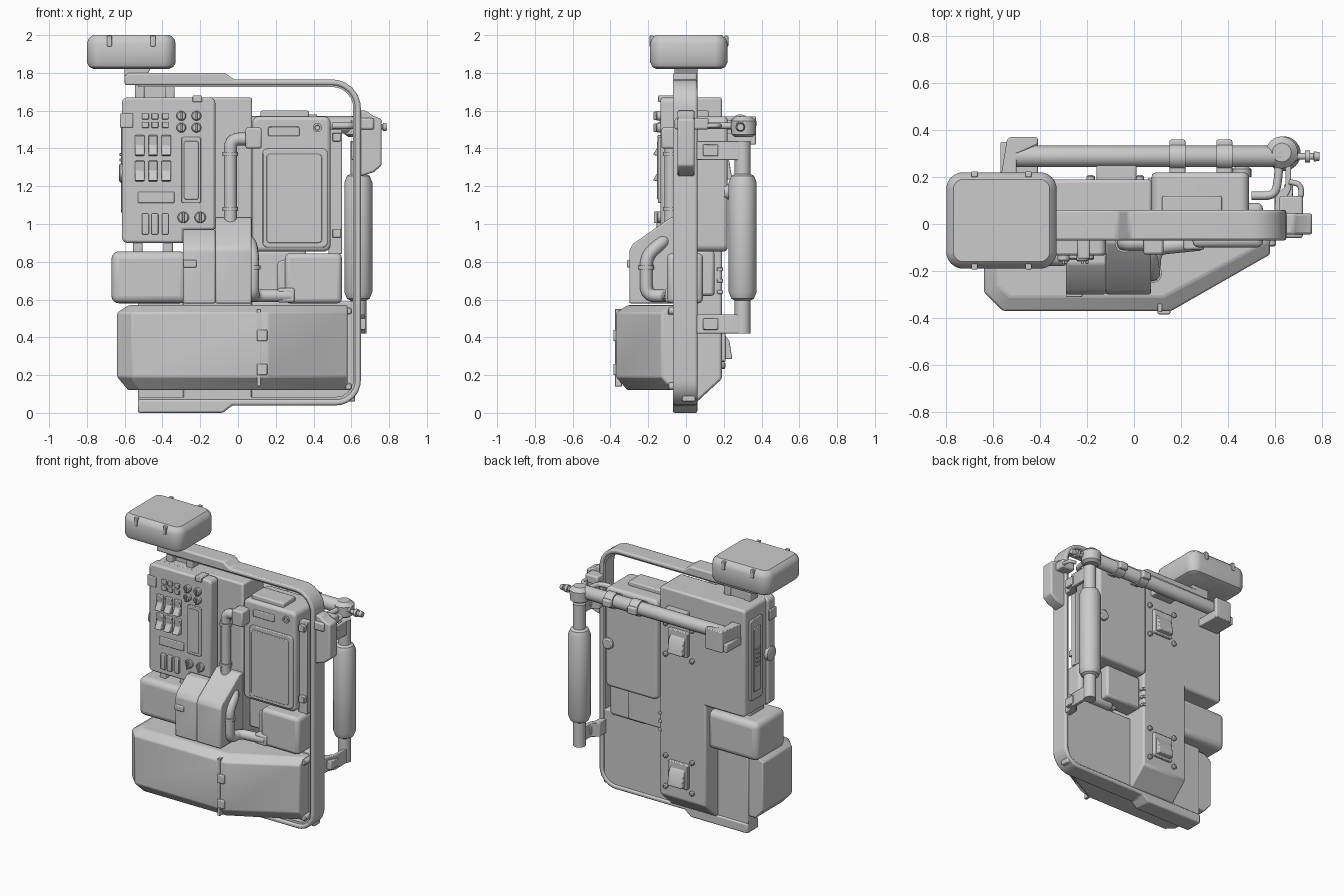
import bpy, bmesh, math
from mathutils import Vector

def finish(ob, bevel=0, seg=2):
    bpy.context.collection.objects.link(ob)
    for o in bpy.context.selected_objects:
        o.select_set(False)
    ob.select_set(True)
    bpy.context.view_layer.objects.active = ob
    if ob.type == 'CURVE':
        bpy.ops.object.convert(target='MESH')
    if bevel:
        m = ob.modifiers.new("edge", 'BEVEL')
        m.width, m.segments, m.limit_method, m.angle_limit = bevel, seg, 'ANGLE', math.radians(28)
    bpy.ops.object.shade_smooth_by_angle(angle=math.radians(32))
    return ob

def rounded(pts, n=6):
    out = []
    for i, p in enumerate(pts):
        c = Vector(p[:2])
        if len(p) < 3:
            out.append(c); continue
        a = (Vector(pts[i - 1][:2]) - c).normalized()
        b = (Vector(pts[(i + 1) % len(pts)][:2]) - c).normalized()
        half = a.angle(b) / 2
        s, e = c + a * p[2] / math.tan(half), c + b * p[2] / math.tan(half)
        mid = c + (a + b).normalized() * p[2] / math.sin(half)
        for k in range(n + 1):
            out.append(mid + (s.lerp(e, k / n) - mid).normalized() * p[2])
    return out

def loft(name, rings, bevel=0, seg=2):
    bm = bmesh.new()
    vs = [[bm.verts.new(p) for p in r] for r in rings]
    n = len(rings[0])
    for a, b in zip(vs, vs[1:]):
        for i in range(n):
            bm.faces.new((a[i], a[(i + 1) % n], b[(i + 1) % n], b[i]))
    bm.faces.new(vs[0]); bm.faces.new(vs[-1])
    bmesh.ops.recalc_face_normals(bm, faces=bm.faces)
    me = bpy.data.meshes.new(name)
    bm.to_mesh(me); bm.free()
    return finish(bpy.data.objects.new(name, me), bevel, seg)

AX = {'x': lambda u, v, d: (d, u, v), 'y': lambda u, v, d: (u, d, v), 'z': lambda u, v, d: (u, v, d)}
def prism(name, pts, d0, d1, axis='y', bevel=0.0, seg=2):
    p = rounded(pts)
    return loft(name, [[AX[axis](u, v, d) for u, v in p] for d in (d0, d1)], bevel, seg)

def rrect(u0, u1, v0, v1, r):
    return [(u0, v0, r), (u1, v0, r), (u1, v1, r), (u0, v1, r)]

def box(name, x0, x1, y0, y1, z0, z1, bevel=0.008, seg=2):
    return prism(name, [(x0, z0), (x1, z0), (x1, z1), (x0, z1)], y0, y1, 'y', bevel, seg)

def lathe(name, origin, axis, prof, n=24):
    o = Vector(origin)
    return loft(name, [[o + Vector(AX[axis](r * math.cos(2 * math.pi * k / n), r * math.sin(2 * math.pi * k / n), d))
                        for k in range(n)] for d, r in prof])

def tube(name, pts, r, flat=None):
    cu = bpy.data.curves.new(name, 'CURVE')
    cu.dimensions, cu.use_fill_caps, cu.bevel_depth, cu.bevel_resolution = '3D', True, r, 4
    path = [Vector(pts[0])]                       # corners softened with short quadratic bends
    for a, b, c in zip(pts, pts[1:], pts[2:]):
        a, b, c = Vector(a), Vector(b), Vector(c)
        s = b + (a - b).normalized() * min(.05, (a - b).length * .45)
        e = b + (c - b).normalized() * min(.05, (c - b).length * .45)
        path += [s.lerp(b, t).lerp(b.lerp(e, t), t) for t in (0, .2, .4, .6, .8, 1)]
    path.append(Vector(pts[-1]))
    sp = cu.splines.new('POLY')
    sp.points.add(len(path) - 1)
    for q, p in zip(sp.points, path):
        q.co = (*p, 1)
    return finish(bpy.data.objects.new(name, cu))

# Open C-shaped outer frame and its inner lip
prism("outer_frame", [(-.6, 1.735), (-.6, 1.8, .03), (-.07, 1.8), (-.02, 1.765), (.65, 1.765, .15), (.65, .04, .13),
      (-.03, .04), (-.08, 0), (-.53, 0), (-.53, .07), (.62, .07, .1), (.62, 1.735, .12)], -.07, .06, 'y', .01)
prism("frame_lip", [(-.53, 1.725), (-.53, 1.75), (.635, 1.75, .135), (.635, .055, .115), (-.53, .055), (-.53, .085),
      (.61, .085, .09), (.61, 1.725, .11)], -.055, .045)

# Back body: tall spine with a wide upper half, sloped foot
prism("spine", [(-.05, .06), (.06, .06), (.19, .18), (.19, 1.67), (-.05, 1.67)], -.29, .075, 'x', .012)
prism("upper_housing", rrect(-.6, -.2, .9, 1.67, .025), -.07, .19, 'y', .015)
box("lower_back_plate", -.53, .62, -.02, .05, .06, .59)
for i, x in enumerate((-.52, -.36)):
    box(f"top_strut_{i}", x - .025, x + .025, -.04, .05, 1.65, 1.75)
box("strut_plate", -.5, -.35, .0, .04, 1.65, 1.75)

# Side recess panel with slots
prism("side_panel", rrect(-.0, .14, 1.0, 1.58, .02), -.612, -.59, 'x', .005)
prism("side_panel_inset", rrect(.03, .11, 1.06, 1.52, .015), -.62, -.6, 'x', .004)
for k in range(5):
    box(f"side_slot_{k}", -.628, -.61, .045, .095, 1.24 + k * .03, 1.256 + k * .03, .003)
lathe("side_knob", (-.6, -.08, 1.27), 'x', [(0, .05), (-.025, .05), (-.03, .04)])

# Top sensor box: rounded, chamfered top and bottom, with clips
def plan(inset):
    return rounded(rrect(-.8 + inset, -.33 - inset, -.19 + inset, .22 - inset, .07 - inset))
loft("sensor_box", [[(u, v, z) for u, v in plan(i)] for i, z in
     ((.035, 1.82), (.012, 1.832), (0, 1.855), (0, 1.955), (.008, 1.98), (.03, 2.0))])
for i, x in enumerate((-.68, -.45)):
    for y in (-.182, .212):
        box(f"sensor_clip_{i}", x - .013, x + .013, y - .012, y + .012, 1.94, 1.997, .004)
prism("sensor_neck", [(-.6, 1.76), (-.48, 1.79), (-.46, 1.83), (-.6, 1.83)], -.06, .06, 'y', .006)

# Control panel with notched corner
prism("control_panel", [(-.615, .9, .03), (-.29, .9), (-.29, .97), (-.12, .97), (-.12, 1.67, .03), (-.615, 1.67, .03)],
      -.135, -.05, 'y', .012)
F = -.135
for r, z in enumerate((1.57, 1.525)):
    for c, x in enumerate((-.49, -.44, -.385)):
        box(f"small_button_{r}{c}", x - .018, x + .018, F - .012, F + .01, z - .016, z + .016, .004)
    for c, x in enumerate((-.30, -.22)):
        o = (x, F, z + (.003 if r == 0 else -.015))
        lathe(f"dial_{r}{c}", o, 'y', [(.01, .026), (-.018, .026), (-.024, .02)], 16)
        box(f"dial_grip_{r}{c}", x - .005, x + .005, F - .036, F - .01, o[2] - .022, o[2] + .022, .002)
for r, z in enumerate((1.415, 1.28)):
    for c, x in enumerate((-.52, -.45, -.38)):
        prism(f"rocker_{r}{c}", [(F + .01, z - .055), (F - .04, z - .05), (F - .012, z), (F - .018, z + .055), (F + .01, z + .055)],
              x - .025, x + .025, 'x', .005)
for c, x in enumerate((-.49, -.44, -.385)):
    box(f"lower_switch_{c}", x - .018, x + .018, F - .02, F + .01, .945, 1.055, .005)
for c, x in enumerate((-.29, -.2)):
    lathe(f"lower_dial_{c}", (x, F, 1.035), 'y', [(.01, .03), (-.012, .03), (-.018, .024)], 20)
    box(f"lower_dial_grip_{c}", x - .006, x + .006, F - .035, F, 1.005, 1.065, .003)
box("label_bar", -.53, -.335, F - .01, F + .01, 1.112, 1.17, .005)
prism("gauge_bezel", rrect(-.3, -.195, 1.11, 1.46, .012), F - .012, F + .01, 'y', .004)
prism("gauge_window", rrect(-.285, -.21, 1.13, 1.44, .01), F - .018, F, 'y', .004)
box("panel_corner_tab", -.625, -.555, F - .006, -.06, 1.51, 1.585, .005)
box("panel_top_latch", -.24, -.19, F - .012, -.06, 1.645, 1.68, .005)

# Side pod with its rounded corners and neck posts
box("side_pod", -.67, -.27, -.18, .15, .58, .855, .04, 4)
for i, x in enumerate((-.53, -.37)):
    box(f"pod_post_{i}", x - .025, x + .025, -.1, .06, .83, .93)

# Wedge-topped centre block
prism("centre_block", [(0, .58), (-.3, .58), (-.3, .86), (-.28, .895), (-.08, 1.035), (0, 1.035)], -.12, .072, 'x', .008)
prism("centre_block_left", [(0, .58), (-.3, .58), (-.3, .86), (-.28, .895), (-.17, .97), (0, .97)], -.29, -.12, 'x', .008)
box("block_latch", -.29, -.22, -.312, -.28, .77, .81, .006)

# Hose with connector and collars
tube("hose", [(.08, -.08, 1.45), (-.04, -.08, 1.45), (-.04, -.08, .95), (.0, -.1, .92), (.065, -.12, .91), (.078, -.21, .83),
              (.078, -.21, .62), (.085, -.1, .62), (.28, -.08, .62)], .034)
box("hose_connector", .04, .125, -.13, -.02, 1.4, 1.51, .01)
for k, (z, y, x) in enumerate(((1.37, -.08, -.04), (1.08, -.08, -.04), (.77, -.21, .078))):
    lathe(f"hose_collar_{k}", (x, y, z), 'z', [(-.01, .041), (.01, .041)])
box("hose_socket", .21, .3, -.11, 0, .585, .66, .01)

# Tablet-like unit on the right
prism("tablet_body", rrect(.075, .49, .855, 1.57, .035), -.05, .22, 'y', .02, 3)
prism("screen_bezel", rrect(.13, .475, .875, 1.4, .03), -.06, -.04, 'y', .006)
prism("screen", rrect(.15, .445, .9, 1.37, .02), -.067, -.05, 'y', .004)
box("tablet_slot", .16, .325, -.06, -.04, 1.465, 1.515, .005)
lathe("tablet_button", (.42, -.05, 1.51), 'y', [(.01, .024), (-.012, .024), (-.012, .014), (-.004, .012)])
box("tablet_top_tab", .12, .375, -.02, .12, 1.55, 1.6)
box("side_rail", .48, .55, .0, .05, .84, 1.5, .005)
for z in (.95, 1.46):
    box("rail_tab", .5, .545, -.03, .02, z - .022, z + .022, .004)
lathe("tablet_back_knob", (.46, .2, 1.17), 'y', [(0, .04), (.035, .04), (.042, .03)])

# Small box under the tablet
box("right_lower_box", .25, .55, -.1, .09, .58, .845, .025, 3)
prism("right_lower_side", [(.21, .6), (.27, .6), (.27, .82), (.21, .8)], -.07, .07, 'y', .01)
box("right_back_box", .075, .36, .02, .15, .62, .86, .015)

# Faceted front pouch, lofted upward
def pouch(i):
    return [(-.64 + i, .04), (-.64 + i, -.29 + i * .5), (-.56 + i * .5, -.37 + i), (.16 - i * .6, -.37 + i), (.58, -.13 + i), (.58, .04)]
loft("front_pouch", [[(u, v, z) for u, v in pouch(i)] for i, z in ((.06, .12), (0, .19), (0, .53), (.06, .57))], .008)
for i, (a, b) in enumerate(((.2, .26), (.38, .44))):
    box(f"pouch_latch_{i}", .1, .155, -.385, -.34, a, b, .006)
box("pouch_latch_strap", .1, .12, -.376, -.34, .14, .55, .003)
for z in (.14, .54):
    lathe("frame_bolt", (.585, -.02, z), 'y', [(0, .02), (-.07, .02), (-.075, .014)], 12)

# Back buckles with corner bolts, and spine vents
for k, z in enumerate((.36, 1.31)):
    prism(f"buckle_plate_{k}", rrect(-.16, 0, z - .09, z + .09, .015), .18, .21, 'y', .006)
    prism(f"buckle_flap_{k}", [(.2, z - .075), (.245, z - .075), (.23, z + .02), (.2, z + .06)], -.14, -.02, 'x', .006)
    for x in (-.185, .025):
        for dz in (-.11, .11):
            lathe("buckle_bolt", (x, .19, z + dz), 'y', [(-.01, .018), (.012, .018), (.018, .01)], 12)
for z in (.64, .7, .76):
    for y in (.135, .18):
        box("spine_vent", .06, .084, y - .016, y + .016, z - .01, z + .01, .004)

# Horizontal tube across the back
lathe("rear_tube", (0, .288, 1.525), 'x', [(-.52, .03), (-.505, .046), (.63, .046), (.66, .03), (.7, .018)])
for x in (.185, .385):
    lathe("tube_clamp", (x, .288, 1.525), 'x', [(-.034, .055), (.034, .055)])
    box("clamp_lug", x - .034, x + .034, .2, .36, 1.5, 1.55, .008)
prism("tube_bracket", [(-.57, .19), (-.54, .37, .02), (-.41, .37, .01), (-.41, .34), (-.5, .3), (-.5, .19)], 1.42, 1.57, 'z', .006)
box("tube_bracket_base", -.57, -.41, .18, .35, 1.42, 1.48, .006)
lathe("tube_end_disc", (.63, .305, 1.515), 'z', [(-.055, .045), (-.04, .065), (.03, .068), (.055, .04)])
lathe("tube_end_knob", (.7, .288, 1.513), 'x', [(0, .014), (.03, .014), (.03, .026), (.05, .026), (.05, .014), (.065, .014), (.068, .022), (.09, .018)])
box("tube_spine_mount", -.16, .01, .18, .26, 1.5, 1.55)

# Vertical canister on the right with curved straps
lathe("canister", (.637, .3, 0), 'z', [(.42, .042), (.595, .042), (.605, .06), (.64, .074), (1.22, .074), (1.255, .06), (1.265, .042), (1.44, .042)], 32)
for k, z in enumerate((.42, 1.34)):
    prism(f"canister_strap_{k}", [(.6, .04), (.645, .04), (.645, .1), (.67, .15), (.67, .32, .02), (.6, .32, .02), (.6, .28), (.645, .26),
          (.645, .16), (.6, .12)], z, z + .1, 'z', .004)
    box(f"strap_pad_{k}", .64, .677, .09, .17, z + .02, z + .08, .005)

# Frame shoulder block, hook and arm
prism("shoulder_block", [(.62, 1.6), (.68, 1.6), (.71, 1.575), (.76, 1.555), (.76, 1.31, .02), (.72, 1.275), (.64, 1.25)], -.045, .045, 'y', .01)
tube("support_arm", [(.5, .12, 1.52), (.6, .12, 1.52), (.615, .19, 1.52), (.62, .29, 1.52)], .018)
tube("shoulder_hook", [(.69, .04, 1.52), (.69, .09, 1.52), (.715, .12, 1.52), (.71, .17, 1.52), (.66, .18, 1.52)], .012)
box("shoulder_bracket", .62, .72, -.06, .12, 1.5, 1.56, .01)
